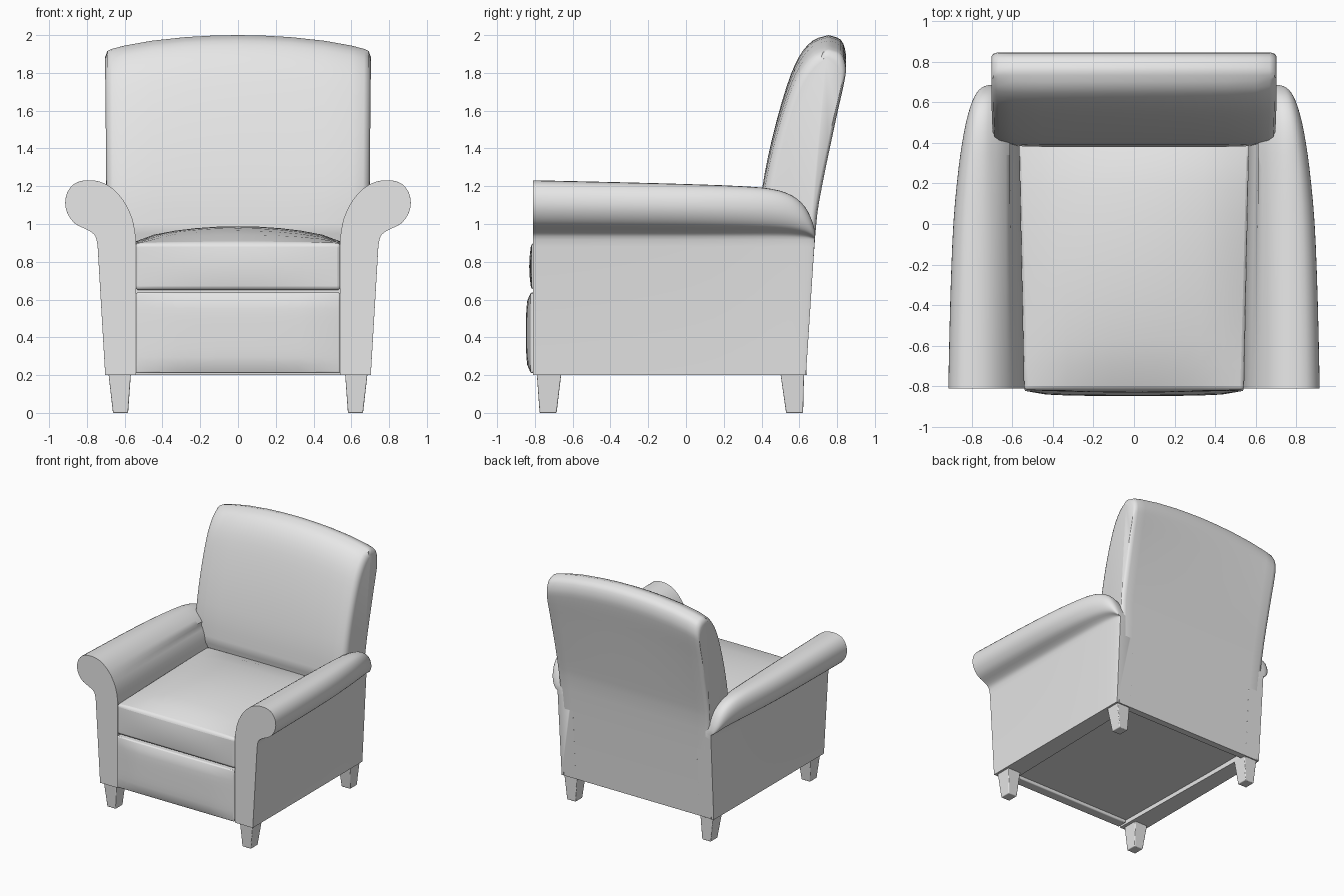
import bpy, bmesh, math

cube = bpy.data.objects.get("Cube")
if cube:
    bpy.data.objects.remove(cube, do_unlink=True)

GREY = bpy.data.materials.new("grey_upholstery")
GREY.use_nodes = True
GREY.diffuse_color = (0.8, 0.8, 0.8, 1)
GREY.node_tree.nodes["Principled BSDF"].inputs["Base Color"].default_value = (0.8, 0.8, 0.8, 1)


def finish(name, bm, bevel=0.0, smooth=True):
    bmesh.ops.recalc_face_normals(bm, faces=bm.faces)
    mesh = bpy.data.meshes.new(name)
    bm.to_mesh(mesh)
    bm.free()
    mesh.materials.append(GREY)
    obj = bpy.data.objects.new(name, mesh)
    bpy.context.collection.objects.link(obj)
    if bevel:
        mod = obj.modifiers.new("soft_edges", 'BEVEL')
        mod.width = bevel
        mod.segments = 3
        mod.limit_method = 'ANGLE'
        mod.angle_limit = math.radians(50)
    if smooth:
        bpy.ops.object.select_all(action='DESELECT')
        obj.select_set(True)
        bpy.context.view_layer.objects.active = obj
        bpy.ops.object.shade_smooth_by_angle(angle=math.radians(45))
    return obj


def loft(name, rings, bevel=0.0):
    """Skin a row of closed rings and cap both ends."""
    bm = bmesh.new()
    rows = [[bm.verts.new(p) for p in ring] for ring in rings]
    n = len(rows[0])
    for a, b in zip(rows, rows[1:]):
        for i in range(n):
            j = (i + 1) % n
            bm.faces.new((a[i], a[j], b[j], b[i]))
    bm.faces.new(rows[0])
    bm.faces.new(rows[-1])
    return finish(name, bm, bevel)


def block(name, lo, hi, shape=None, cuts=0, bevel=0.0, smooth=True):
    """Box between two corners; shape(u, v, w) returns an offset, u, v, w in -1..1."""
    bm = bmesh.new()
    bmesh.ops.create_cube(bm, size=2)
    if cuts:
        bmesh.ops.subdivide_edges(bm, edges=bm.edges, cuts=cuts, use_grid_fill=True)
    for vert in bm.verts:
        unit = tuple(vert.co)
        offset = shape(*unit) if shape else (0, 0, 0)
        vert.co = [l + (h - l) * (c + 1) / 2 + o for l, h, c, o in zip(lo, hi, unit, offset)]
    return finish(name, bm, bevel, smooth)


def smooth_path(points, steps=3):
    """Catmull-Rom through an open list of tuples."""
    out = []
    for i in range(len(points) - 1):
        p0, p1 = points[max(i - 1, 0)], points[i]
        p2, p3 = points[i + 1], points[min(i + 2, len(points) - 1)]
        for s in range(steps):
            t = s / steps
            out.append(tuple(
                b + t * (c - a) / 2 + t * t * (a - 2.5 * b + 2 * c - d / 2)
                + t ** 3 * (1.5 * (b - c) + (d - a) / 2)
                for a, b, c, d in zip(p0, p1, p2, p3)))
    return out + [points[-1]]


# Rolled arms: scroll section swept from front to rear, shrinking at the back
scroll = smooth_path([(0.54, 0.92), (0.56, 1.03), (0.61, 1.13), (0.68, 1.20), (0.76, 1.23),
                      (0.85, 1.222), (0.90, 1.175), (0.915, 1.11), (0.90, 1.05), (0.86, 1.0),
                      (0.79, 0.965), (0.755, 0.935), (0.743, 0.88)])
section = [(0.54, 0.2)] + scroll + [(0.703, 0.2)]
stations = smooth_path([(-0.81, 0.915, 1.23), (-0.37, 0.905, 1.22), (0.0, 0.89, 1.21),
                        (0.27, 0.865, 1.2), (0.45, 0.838, 1.185), (0.56, 0.812, 1.15),
                        (0.63, 0.785, 1.09), (0.67, 0.755, 1.01), (0.687, 0.725, 0.95)])


def arm_ring(side, y, outer, top):
    ring = []
    for x, z in section:
        if x > 0.7:
            x = 0.7 + (x - 0.7) * (outer - 0.7) / 0.215
        if z > 0.92:
            z = 0.92 + (z - 0.92) * (top - 0.92) / 0.31
        x += 0.02 * (y + 0.81) * (x < 0.6)
        lean = 0.065 * min(z - 1, 0) * max(y / 0.687, 0) ** 2
        ring.append((side * x, y + lean, z))
    return ring


for side, label in ((1, "left"), (-1, "right")):
    loft(label + "_arm", [arm_ring(side, *s) for s in stations], bevel=0.012)

# Backrest: leaning side profile lofted across the width with a crowned top
front_edge = smooth_path([(0.38, 0.95), (0.40, 1.17), (0.455, 1.45), (0.53, 1.72), (0.595, 1.88),
                          (0.67, 1.97), (0.755, 2.0)])
rear_edge = smooth_path([(0.755, 2.0), (0.82, 1.975), (0.846, 1.9), (0.835, 1.8), (0.795, 1.6),
                         (0.72, 1.2), (0.685, 0.95), (0.635, 0.2)])[1:]
profile = [(0.58, 0.2), (0.56, 0.6)] + front_edge + rear_edge
# half-width fraction, crown drop, front inset, rear inset
half = [(1.0, 0.115, 0.06, 0.02), (0.985, 0.085, 0.03, 0.006), (0.95, 0.073, 0.014, 0.0),
        (0.85, 0.055, 0.004, 0.0), (0.65, 0.030, 0.0, 0.0), (0.4, 0.011, 0.0, 0.0),
        (0.2, 0.003, 0.0, 0.0)]
across = [(-u, d, f, r) for u, d, f, r in half] + [(0, 0, 0, 0)] + half[::-1]


def back_ring(u, drop, front, rear):
    ring = []
    for i, (y, z) in enumerate(profile):
        rise = min(max((z - 1.2) / 0.7, 0), 1)
        width = 0.68 + 0.017 * min(max((z - 0.8) / 0.3, 0), 1) + 0.006 * rise
        y += front * (1 - 0.3 * rise) if i < len(front_edge) else -rear
        ring.append((u * width, y, z - drop * rise))
    return ring


loft("backrest", [back_ring(*a) for a in across], bevel=0.008)


# Seat cushion with a crowned top, widening slightly to the rear
def crown(u, v, w):
    dome = ((1 - u * u) * (1 - v * v)) ** 0.7 if w > 0.99 else 0
    front = -0.012 * (1 - u * u) * (1 - w * w) if v < -0.99 else 0
    return (0.016 * u * (v + 1), front, 0.088 * dome)


block("seat_cushion", (-0.543, -0.818, 0.65), (0.543, 0.42, 0.9), crown, cuts=9, bevel=0.02)


# Padded panel below the seat
def pad(u, v, w):
    return (0, -0.025 * ((1 - u ** 4) * (1 - w ** 4)) ** 0.6 if v < 0 else 0, 0)


block("front_panel", (-0.54, -0.822, 0.21), (0.54, -0.74, 0.637), pad, cuts=9, bevel=0.015)

# Hidden frame that closes the underside
block("base_frame", (-0.56, -0.78, 0.235), (0.56, 0.6, 0.7), smooth=False)

# Tapered square legs: y of the top and the bottom of each
for label, top, bottom in (("front", (-0.79, -0.66), (-0.775, -0.685)),
                           ("rear", (0.50, 0.625), (0.53, 0.62))):
    for side, hand in ((1, "left"), (-1, "right")):
        ends = ((0.582, 0.662, bottom, 0.0), (0.567, 0.686, top, 0.21))
        loft(f"{label}_{hand}_leg",
             [[(side * a, y[0], z), (side * b, y[0], z), (side * b, y[1], z), (side * a, y[1], z)]
              for a, b, y, z in ends], bevel=0.006)
